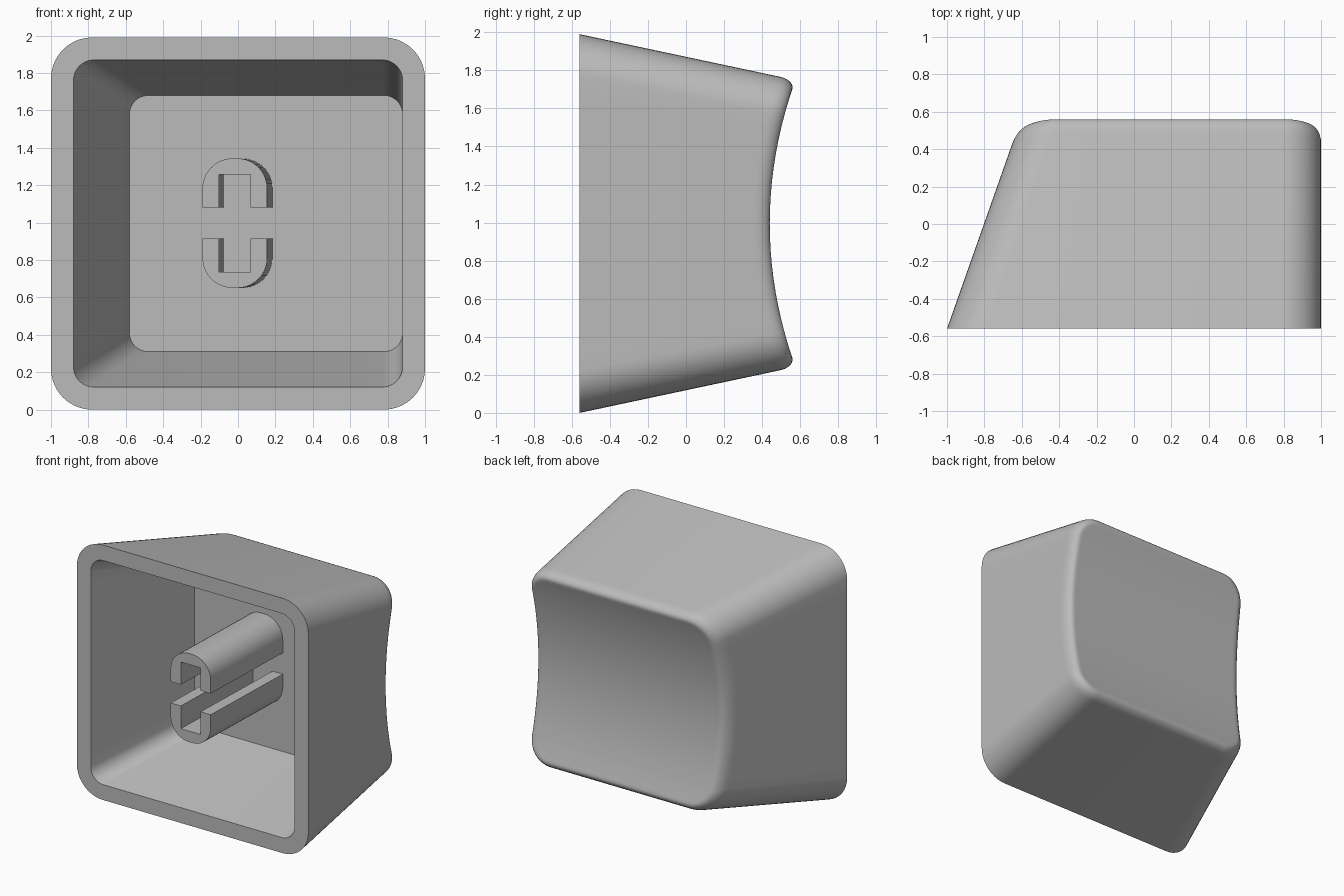
import bpy, bmesh, math

cube = bpy.data.objects.get("Cube")
if cube:
    bpy.data.objects.remove(cube, do_unlink=True)

grey = bpy.data.materials.new("plain grey")
grey.use_nodes = True
colour = (0.5, 0.5, 0.5, 1)
grey.diffuse_color = colour
grey.node_tree.nodes["Principled BSDF"].inputs["Base Color"].default_value = colour

FRONT, BACK, FLOOR = -0.56, 0.56, 0.29
MID_Z = 0.995
CORNER, SIDE = 10, 16


def finish(name, bm):
    bmesh.ops.recalc_face_normals(bm, faces=bm.faces)
    mesh = bpy.data.meshes.new(name)
    bm.to_mesh(mesh)
    bm.free()
    mesh.materials.append(grey)
    obj = bpy.data.objects.new(name, mesh)
    bpy.context.collection.objects.link(obj)
    bpy.ops.object.select_all(action="DESELECT")
    obj.select_set(True)
    bpy.context.view_layer.objects.active = obj
    bpy.ops.object.shade_smooth_by_angle(angle=math.radians(30))
    return obj


def rounded_rect(x0, x1, half_z, r, inset=0.0):
    """Outline up the right side, then mirrored down the left side."""
    x0, x1, half_z, r = x0 + inset, x1 - inset, half_z - inset, r - inset
    upper = []
    for i in range(CORNER + 1):
        a = math.pi / 2 * i / CORNER
        upper.append((x1 - r + r * math.cos(a), half_z - r + r * math.sin(a)))
    lower = [(x, -z) for x, z in reversed(upper)]
    straight = [(x1, (half_z - r) * (2 * i / SIDE - 1)) for i in range(1, SIDE)]
    right = lower + straight + upper
    left = [(x0 + x1 - x, z) for x, z in reversed(right)]
    return [(x, MID_Z + z) for x, z in right + left]


def flat_ring(bm, outline, y):
    return [bm.verts.new((x, y, z)) for x, z in outline]


def dish_y(z):
    return 0.44 + (z - MID_Z) ** 2 / 4.2


def rim_ring(bm, inset, drop):
    """Ring on the tapered wall that follows the curve of the dish."""
    a = rounded_rect(-1, 1, 0.995, 0.22, inset)
    b = rounded_rect(-0.605, 1, 0.757, 0.2, inset)
    ring = []
    for (ax, az), (bx, bz) in zip(a, b):
        y = 0.5
        for _ in range(5):
            t = (y - FRONT) / (BACK - FRONT)
            x, z = ax + (bx - ax) * t, az + (bz - az) * t
            y = dish_y(z) - drop
        ring.append(bm.verts.new((x, y, z)))
    return ring


def bridge(bm, a, b):
    n = len(a)
    for i in range(n):
        j = (i + 1) % n
        bm.faces.new((a[i], a[j], b[j], b[i]))


def cap_strips(bm, ring):
    """Fill a ring with strips running from its right to its left side."""
    n = len(ring)
    for i in range(n // 2 - 1):
        bm.faces.new((ring[i], ring[i + 1], ring[n - 2 - i], ring[n - 1 - i]))


# Hollow tapered shell with a soft rim and a scooped back face
bm = bmesh.new()
rings = [
    flat_ring(bm, rounded_rect(-0.58, 0.88, 0.685, 0.1), FLOOR),
    flat_ring(bm, rounded_rect(-0.88, 0.88, 0.875, 0.11), FRONT),
    flat_ring(bm, rounded_rect(-1, 1, 0.995, 0.22), FRONT),
    rim_ring(bm, 0, 0.105),
]
ROUND_STEPS = 6
for i in range(ROUND_STEPS + 1):
    a = math.pi / 2 * i / ROUND_STEPS
    rings.append(rim_ring(bm, 0.052 * (1 - math.cos(a)), 0.085 * (1 - math.sin(a))))
rings.append(rim_ring(bm, 0.07, 0))
for a, b in zip(rings, rings[1:]):
    bridge(bm, a, b)
cap_strips(bm, rings[0])
cap_strips(bm, rings[-1])
finish("shell", bm)


# Slotted mounting stem: two arched halves, leaning slightly sideways
def stem_half(name, sign):
    half_w, slot, r = 0.173, 0.085, 0.16
    base, roof, top = 0.083, 0.26, 0.346
    arc = []
    for i in range(CORNER + 1):
        a = math.pi / 2 * i / CORNER
        arc.append((half_w - r + r * math.cos(a), top - r + r * math.sin(a)))
    right = [(slot, roof), (slot, base), (half_w, base)] + arc
    outline = right + [(-x, z) for x, z in reversed(right)]
    bm = bmesh.new()
    ends = []
    for y, shift in ((FRONT, -0.017), (FLOOR + 0.01, 0.011)):
        ends.append([bm.verts.new((x + shift, y, MID_Z + 0.002 + sign * z))
                     for x, z in outline])
    bridge(bm, *ends)
    for end in ends:
        bm.faces.new(end)
    finish(name, bm)


stem_half("stem_upper", 1)
stem_half("stem_lower", -1)
